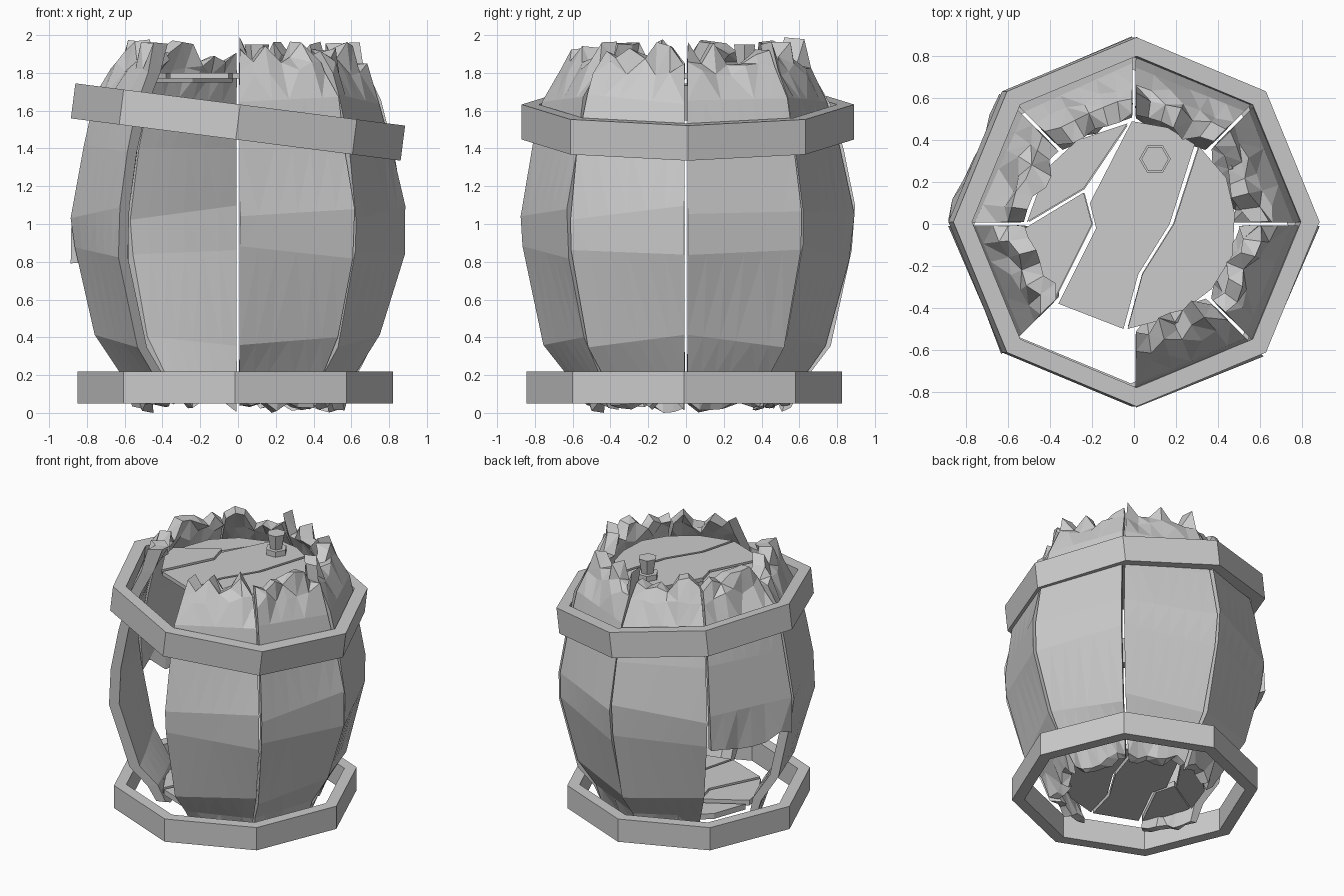
import bpy, bmesh, math, random
from mathutils import Vector, Matrix

random.seed(7)
rnd = random.uniform

old = bpy.data.objects.get("Cube")
if old:
    bpy.data.objects.remove(old, do_unlink=True)

GREY = (0.6, 0.6, 0.6, 1)
grey = bpy.data.materials.new("weathered_grey")
grey.use_nodes = True
grey.diffuse_color = GREY
grey.node_tree.nodes["Principled BSDF"].inputs["Base Color"].default_value = GREY


def finish(bm, name):
    """Turn a bmesh into a flat shaded object."""
    bmesh.ops.recalc_face_normals(bm, faces=bm.faces[:])
    mesh = bpy.data.meshes.new(name)
    bm.to_mesh(mesh)
    bm.free()
    mesh.materials.append(grey)
    obj = bpy.data.objects.new(name, mesh)
    bpy.context.collection.objects.link(obj)
    return obj


def polar(radius, angle, z=0.0):
    return Vector((radius * math.cos(angle), radius * math.sin(angle), z))


# Eight-sided hoops
def hoop(name, radius, thick, height, matrix):
    bm = bmesh.new()
    corners = []
    for k in range(8):
        a = k * math.pi / 4
        corners.append([bm.verts.new(polar(r, a, z)) for r, z in (
            (radius, -height / 2), (radius, height / 2),
            (radius - thick, height / 2), (radius - thick, -height / 2))])
    for k in range(8):
        p, q = corners[k], corners[(k + 1) % 8]
        for i in range(4):
            j = (i + 1) % 4
            bm.faces.new((p[i], q[i], q[j], p[j]))
    bm.transform(matrix)
    finish(bm, name)


hoop("lower_hoop", 0.835, 0.085, 0.17, Matrix.Translation((-0.015, -0.01, 0.135)))
hoop("upper_hoop", 0.88, 0.09, 0.187,
     Matrix.Translation((0, 0.01, 1.54)) @ Matrix.Rotation(math.radians(7.3), 4, 'Y'))

# Staves: rows of (height, corner radius, thickness)
ROWS = [(0.06, 0.57, 0.06), (0.2, 0.64, 0.07), (0.38, 0.76, 0.07),
        (0.85, 0.885, 0.07), (1.06, 0.89, 0.07), (1.4, 0.83, 0.07),
        (1.66, 0.765, 0.08), (1.83, 0.685, 0.09), (1.93, 0.625, 0.09)]
COLS = 6


def stave(k, rows):
    bm = bmesh.new()
    a, b = k * math.pi / 4, (k + 1) * math.pi / 4
    last = len(rows) - 1
    grid = []
    for j, (z, radius, thick) in enumerate(rows):
        end = j in (0, last)
        slope = 0 if end or j == last - 1 else rnd(-0.08, 0.08)
        if j == 1:
            slope *= 0.3
        ra, rb = radius + rnd(-0.02, 0.01), radius + rnd(-0.02, 0.01)
        gap = 0.025 if end else 0.015
        outer, inner = [], []
        for i in range(COLS + 1):
            t = gap + (1 - 2 * gap) * i / COLS
            dz, dr = slope * (t - 0.5), 0.0
            # Splintered ends
            if j == last:
                dz, dr = rnd(-0.09, 0.055), rnd(-0.03, 0.03)
            elif j == last - 1:
                dz, dr = rnd(-0.05, 0.03), rnd(-0.03, 0.02)
            elif j == 0:
                dz, dr = rnd(-0.05, 0.03), rnd(-0.03, 0.02)
            out = polar(ra, a).lerp(polar(rb, b), t)
            side = out.normalized()
            out += side * dr
            out.z = z + dz
            back = out - side * (thick + (rnd(-0.02, 0.02) if end else 0))
            back.z += rnd(-0.03, 0.01) if end else 0
            outer.append(bm.verts.new(out))
            inner.append(bm.verts.new(back))
        grid.append(outer + inner[::-1])
    count = len(grid[0])
    for low, high in zip(grid, grid[1:]):
        for i in range(count):
            n = (i + 1) % count
            bm.faces.new((low[i], low[n], high[n], high[i]))
    for ring in (grid[0], grid[-1]):
        for i in range(COLS):
            bm.faces.new((ring[i], ring[i + 1], ring[-i - 2], ring[-i - 1]))
    bmesh.ops.triangulate(bm, faces=bm.faces[:])
    for v in bm.verts:
        v.co.z = min(2.0, max(0.0, v.co.z))
    finish(bm, "stave_%d" % (k + 1))


MISSING, SNAPPED = 5, 3
for k in range(8):
    if k == MISSING:
        continue
    if k == SNAPPED:
        stave(k, [(0.81, 0.89, 0.07)] + ROWS[4:])
    else:
        stave(k, ROWS)

# Split round boards, shared by the lid and the floor
PLANKS = {
    "right": [(0.31, 0.37), (0.44, 0.22), (0.48, 0.05), (0.47, -0.15), (0.37, -0.31),
              (0.2, -0.44), (-0.03, -0.5), (0.04, -0.24), (0.19, 0)],
    "middle": [(-0.01, 0.49), (0.16, 0.46), (0.29, 0.38), (0.17, 0), (0.02, -0.24),
               (-0.05, -0.5), (-0.36, -0.38), (-0.18, -0.02), (-0.21, 0.1)],
    "left": [(-0.38, -0.36), (-0.5, -0.15), (-0.52, -0.02), (-0.24, 0.15), (-0.2, 0)],
    "back": [(-0.03, 0.48), (-0.27, 0.4), (-0.42, 0.26), (-0.51, 0.01), (-0.24, 0.17)],
}


def boards(name, z, thick, scale):
    for part, outline in PLANKS.items():
        bm = bmesh.new()
        drop = 0.02 if part == "back" else 0
        face = bm.faces.new([bm.verts.new((x * scale, y * scale, z - drop))
                             for x, y in outline])
        made = bmesh.ops.extrude_face_region(bm, geom=[face])["geom"]
        bmesh.ops.translate(bm, vec=(0, 0, thick), verts=[
            g for g in made if isinstance(g, bmesh.types.BMVert)])
        finish(bm, name + "_" + part + "_plank")


boards("lid", 1.77, 0.03, 1.0)
boards("floor", 0.13, 0.04, 0.98)


# Six-sided stopper on the lid
def hexagon(name, low, high, bottom, top):
    bm = bmesh.new()
    spin = Matrix.Rotation(math.radians(30), 4, 'Z')
    place = Matrix.Translation((0.1, 0.31, (bottom + top) / 2))
    bmesh.ops.create_cone(bm, cap_ends=True, segments=6, radius1=low, radius2=high,
                          depth=top - bottom, matrix=place @ spin)
    finish(bm, name)


hexagon("stopper_collar", 0.075, 0.075, 1.79, 1.84)
hexagon("stopper_plug", 0.045, 0.065, 1.84, 1.95)
